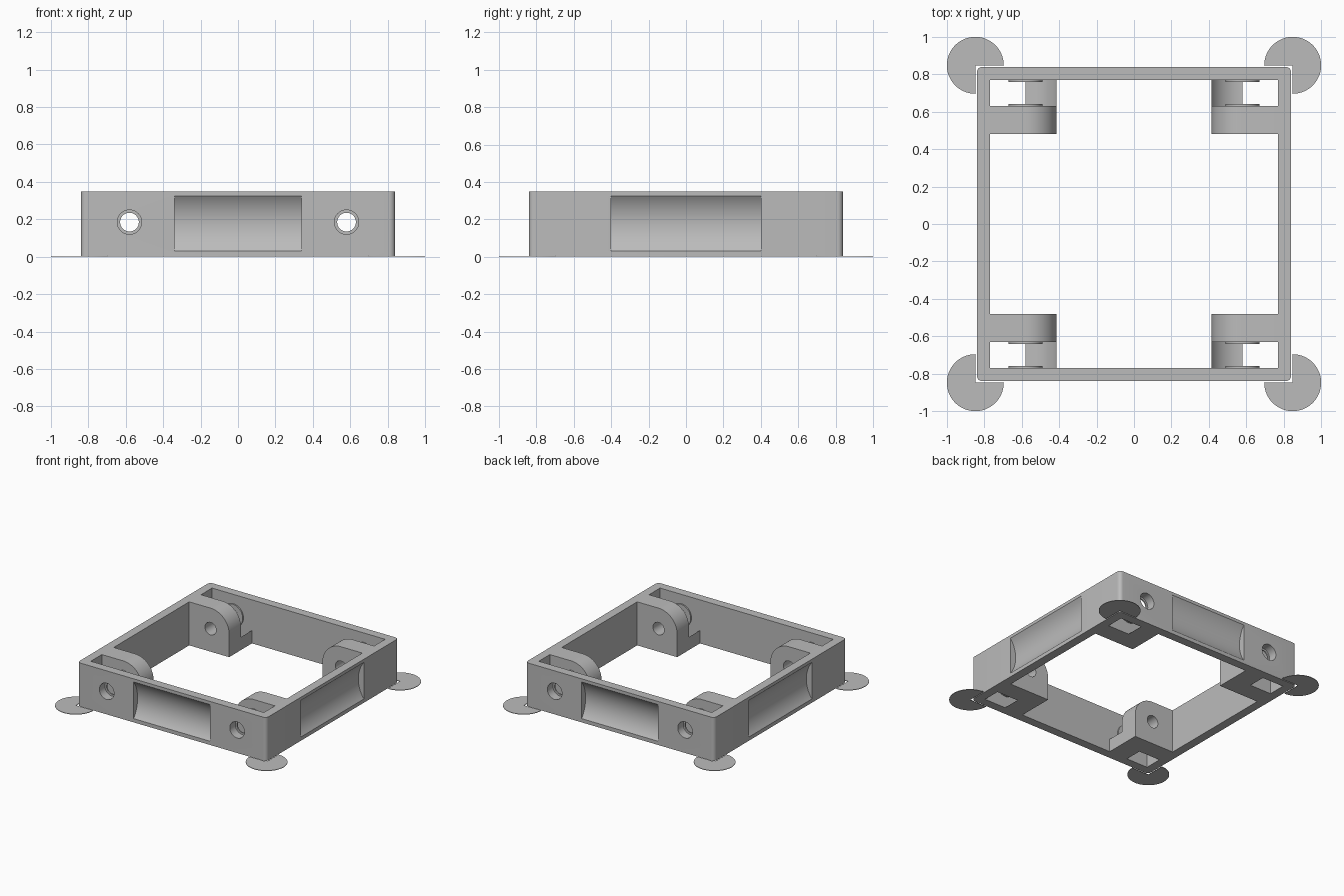
import bpy, bmesh
from math import sin, cos, radians, hypot, sqrt

if "Cube" in bpy.data.objects:
    bpy.data.objects.remove(bpy.data.objects["Cube"])

GREY = (0.50, 0.50, 0.50, 1)
mat = bpy.data.materials.new("plain grey")
mat.use_nodes = True
mat.diffuse_color = GREY
mat.node_tree.nodes["Principled BSDF"].inputs["Base Color"].default_value = GREY

OUT, WALL, H = 0.84, 0.07, 0.35      # frame half-width, wall thickness, height
INN = OUT - WALL
AX, AZ = 0.58, 0.185                 # axle position
PIN = 0.05                           # axle hole radius
EDGE = 0.415                         # free end of the brackets


def arc(cx, cy, r, a0, a1, n=24):
    return [(cx + r * cos(radians(a0 + (a1 - a0) * i / n)),
             cy + r * sin(radians(a0 + (a1 - a0) * i / n))) for i in range(n + 1)]


def circle(cx, cy, r, n=48):
    return arc(cx, cy, r, 0, 360, n)[:-1]


def prism(name, pts, lo, hi, place):
    """Extrude a 2D outline from lo to hi; place maps (u, v, depth) to xyz."""
    bm = bmesh.new()
    rings = [[bm.verts.new(place(u, v, d)) for u, v in pts] for d in (lo, hi)]
    for ring in rings:
        bm.faces.new(ring)
    n = len(pts)
    for i in range(n):
        j = (i + 1) % n
        bm.faces.new((rings[0][i], rings[0][j], rings[1][j], rings[1][i]))
    bmesh.ops.recalc_face_normals(bm, faces=bm.faces)
    me = bpy.data.meshes.new(name)
    bm.to_mesh(me)
    bm.free()
    me.materials.append(mat)
    ob = bpy.data.objects.new(name, me)
    bpy.context.collection.objects.link(ob)
    return ob


def select(ob):
    bpy.ops.object.select_all(action='DESELECT')
    ob.select_set(True)
    bpy.context.view_layer.objects.active = ob


def cut(ob, cutter):
    cutter.hide_render = True
    mod = ob.modifiers.new("cut", 'BOOLEAN')
    mod.operation, mod.solver, mod.object = 'DIFFERENCE', 'EXACT', cutter
    select(ob)
    bpy.ops.object.modifier_apply(modifier=mod.name)
    bpy.data.objects.remove(cutter)


def smooth(ob):
    select(ob)
    bpy.ops.object.shade_smooth_by_angle(angle=radians(30))


def flat(u, v, d):
    return (u, v, d)


def rect(h):
    return [(-h, -h), (h, -h), (h, h), (-h, h)]


# Square frame with rounded outer corners
R = 0.03
outline = []
for sx, sy, a in ((1, 1, 0), (-1, 1, 90), (-1, -1, 180), (1, -1, 270)):
    outline += arc(sx * (OUT - R), sy * (OUT - R), R, a, a + 90, 8)
frame = prism("frame", outline, 0, H, flat)
cut(frame, prism("opening", rect(INN), -0.1, H + 0.1, flat))

# Concave scooped grips on all four sides
DEPTH, HALF, MID = 0.05, 0.1475, 0.1775
rad = (HALF ** 2 + DEPTH ** 2) / (2 * DEPTH)
centre = OUT - DEPTH + rad
for s in (1, -1):
    scoop = circle(centre, MID, rad, 96)
    cut(frame, prism("grip", scoop, -0.34, 0.34, lambda u, v, d: (d, s * u, v)))
    cut(frame, prism("grip", scoop, -0.4, 0.4, lambda u, v, d: (s * u, d, v)))

# Axle holes through the front and back walls
for sx in (1, -1):
    for sy in (1, -1):
        cut(frame, prism("wall_hole", circle(AX, AZ, 0.065), INN - 0.05, OUT + 0.05,
                         lambda u, v, d: (sx * u, sy * d, v)))
smooth(frame)

# Corner parts, repeated by mirroring
Y0, Y1 = 0.48, 0.63
bracket_outline = [(INN, 0), (EDGE, 0)] + arc(AX, AZ, AX - EDGE, 180, 90) + [(INN, H)]
clear = 0.184
a_end = 180 + 57.0
while AX + clear * cos(radians(a_end)) > EDGE:
    a_end -= 0.5
rest_outline = [(AX, 0), (EDGE, 0)] + \
    [(max(x, EDGE), z) for x, z in arc(AX, AZ, clear, a_end, 270)]

for sx, side in ((1, "left"), (-1, "right")):
    for sy, end in ((1, "back"), (-1, "front")):
        tag = end + "_" + side

        def place(u, v, d):
            return (sx * u, sy * d, v)

        # Axle bracket with its hole
        bracket = prism("bracket_" + tag, bracket_outline, Y0, Y1, place)
        cut(bracket, prism("pin", circle(AX, AZ, PIN), Y0 - 0.1, Y1 + 0.1, place))
        smooth(bracket)

        # Curved floor between bracket and wall
        smooth(prism("wheel_rest_" + tag, rest_outline, Y1, INN, place))

        # Thin spacer rings on either side of the wheel slot
        for label, lo, hi in (("inner", Y1, Y1 + 0.01), ("outer", INN - 0.01, INN)):
            ring = prism(label + "_spacer_" + tag, circle(AX, AZ, 0.09), lo, hi, place)
            cut(ring, prism("pin", circle(AX, AZ, PIN), lo - 0.1, hi + 0.1, place))
            smooth(ring)

        # Three-quarter disc foot outside the corner
        foot = arc(0.848, 0.848, 0.152, -90, 180, 54) + [(0.848, 0.848)]
        prism("foot_pad_" + tag, foot, 0, 0.004, lambda u, v, d: (sx * u, sy * v, d))
